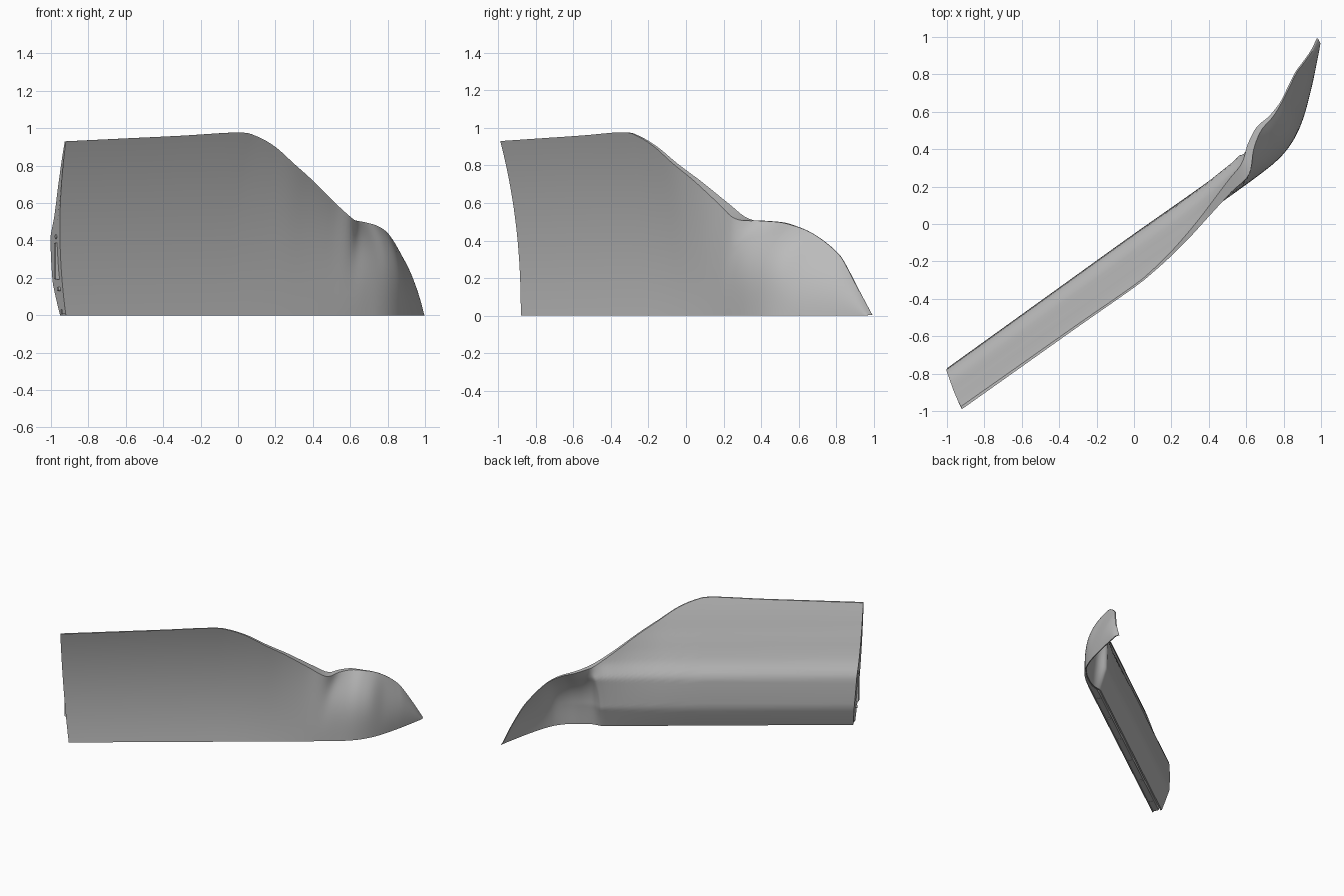
import bpy, bmesh
from mathutils import Vector, Matrix

cube = bpy.data.objects.get("Cube")
if cube:
    bpy.data.objects.remove(cube, do_unlink=True)


def make_material(name, color):
    mat = bpy.data.materials.new(name)
    mat.use_nodes = True
    mat.diffuse_color = color
    mat.node_tree.nodes["Principled BSDF"].inputs["Base Color"].default_value = color
    return mat


GREY = make_material("plain grey", (0.5, 0.5, 0.5, 1))


def add_object(name, bm, smooth=False):
    bmesh.ops.recalc_face_normals(bm, faces=bm.faces)
    mesh = bpy.data.meshes.new(name)
    bm.to_mesh(mesh)
    bm.free()
    mesh.materials.append(GREY)
    obj = bpy.data.objects.new(name, mesh)
    bpy.context.collection.objects.link(obj)
    if smooth:
        bpy.ops.object.select_all(action="DESELECT")
        obj.select_set(True)
        bpy.context.view_layer.objects.active = obj
        bpy.ops.object.shade_smooth_by_angle(angle=0.7)
    return obj


# Straight body stations: bottom x, then the top edge point
BODY = [(-.92, -.92, -.99, .93), (-.62, -.61, -.77, .945), (-.32, -.3, -.55, .96),
        (-.04, 0, -.34, .977), (.06, .1, -.26, .957), (.17, .2, -.17, .9),
        (.28, .3, -.07, .81), (.38, .4, .04, .72), (.5, .52, .17, .6),
        (.59, .615, .265, .515)]
# Curved nose stations: bottom x, y, top edge point, body thickness factor
NOSE = [(.68, .27, .64, .4, .505, .5), (.76, .335, .68, .5, .497, .3),
        (.82, .4, .74, .57, .48, .12), (.87, .48, .79, .65, .45, 0),
        (.91, .58, .83, .73, .4, 0), (.945, .71, .87, .81, .33, 0),
        (.965, .8, .9, .85, .27, 0), (.985, .9, .95, .92, .135, 0),
        (.997, .965, .985, .99, .004, 0)]
# Body depth by height
DEPTH = [(0, .07), (.17, .12), (.42, .12), (.52, .07), (.6, .05), (.75, .025), (1, 0)]

# Station: bottom x, y, top x, y, z, thickness factor, curve power, bow
stations = [Vector((b, .718 * b - .22, x, y, z, 1, 2.2, .075 * max(0, z - .5)))
            for b, x, y, z in BODY]
stations += [Vector((*row, 3.5 if row[4] > .4 else 2.5, 0)) for row in NOSE]


def depth_at(z):
    for (z0, d0), (z1, d1) in zip(DEPTH, DEPTH[1:]):
        if z <= z1:
            return d0 + (d1 - d0) * (z - z0) / (z1 - z0)
    return 0


def spline(points, steps):
    """Smooth path through all the stations."""
    padded = [points[0] * 2 - points[1]] + points + [points[-1] * 2 - points[-2]]
    path = []
    for a, b, c, d in zip(padded, padded[1:], padded[2:], padded[3:]):
        for k in range(steps):
            t = k / steps
            path.append((b * 2 + (c - a) * t + (a * 2 - b * 5 + c * 4 - d) * t * t
                         + (b * 3 - a - c * 3 + d) * t ** 3) / 2)
    return path + [points[-1]]


def inward(full):
    return Vector((-.9, .4, 0)).lerp(Vector((-.4, .92, 0)), full)


def section(station, steps=28):
    """Closed loop: outer skin up, inner face down, grooved underside back."""
    bx, by, tx, ty, tz, full, power, bow = station
    full = min(1, max(0, full))
    tz = max(tz, .003)
    side = inward(full)
    outer, inner = [], []
    for k in range(steps + 1):
        v = k / steps
        w = v ** power
        p = Vector((bx + (tx - bx) * w - bow * 4 * v * (1 - v),
                    by + (ty - by) * w, tz * v))
        outer.append(p)
        inner.append(p + side * (.008 + full * depth_at(p.z)))
    root = outer[0]
    span = inner[0] - root
    lift = Vector((0, 0, full))
    under = [root + span * f + lift * h for f, h in
             ((.85, 0), (.82, .03), (.7, .03), (.67, .006), (.1, .006), (.08, 0))]
    return outer + inner[::-1] + under


# Panel: lofted shell with a deep lower body and a thin upper sheet
bm = bmesh.new()
rings = [[bm.verts.new(p) for p in section(s)] for s in spline(stations, 5)]
for a, b in zip(rings, rings[1:]):
    for i in range(len(a)):
        j = (i + 1) % len(a)
        bm.faces.new((a[i], a[j], b[j], b[i]))
bm.faces.new(rings[0])
bm.faces.new(rings[-1][::-1])
add_object("curved_panel", bm, True)

# Latch plate on the straight end
along = Vector((.93, .37, 0))
across = Vector((-.37, .93, 0))
up = Vector((0, 0, 1))
axes = Matrix((along, across, up)).transposed().to_4x4()


def plate(name, center, size):
    b = bmesh.new()
    bmesh.ops.create_cube(b, size=1)
    bmesh.ops.transform(b, verts=b.verts, matrix=Matrix.Translation(center) @ axes
                        @ Matrix.Diagonal((*size, 1)))
    bmesh.ops.bevel(b, geom=b.edges[:], offset=.004, segments=2, affect="EDGES")
    return add_object(name, b)


def screw(name, center, direction, height):
    b = bmesh.new()
    bmesh.ops.create_cone(b, cap_ends=True, segments=16, radius1=.011, radius2=.011,
                          depth=height)
    turn = direction.to_track_quat("Z", "Y").to_matrix().to_4x4()
    bmesh.ops.transform(b, verts=b.verts, matrix=Matrix.Translation(center) @ turn)
    return add_object(name, b, True)


plate("latch_plate", Vector((-.965, -.84, .29)), (.03, .03, .2))
screw("upper_latch_screw", Vector((-.967, -.845, .42)), along, .02)
screw("lower_latch_screw", Vector((-.955, -.84, .14)), along, .02)

# Screws along the underside flange
for n in range(6):
    x = -.8 + n * .26
    spot = Vector((x, .718 * x - .22, .005)) + inward(1) * .03
    screw(f"flange_screw_{n + 1}", spot, up, .009)
